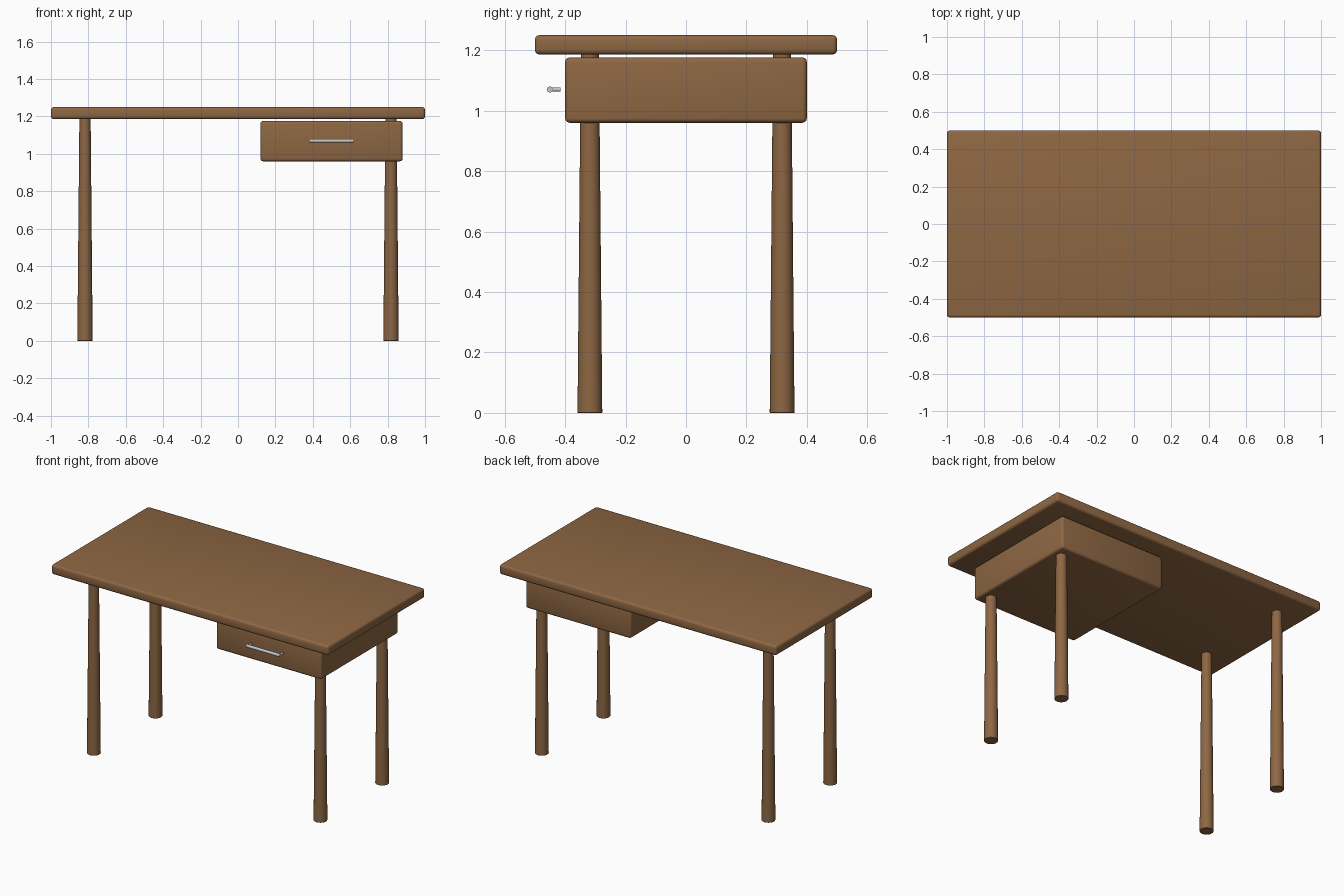
import bpy
import math

cube = bpy.data.objects.get("Cube")
if cube:
    bpy.data.objects.remove(cube, do_unlink=True)


def material(name, colour, roughness):
    mat = bpy.data.materials.new(name)
    mat.use_nodes = True
    mat.diffuse_color = (*colour, 1)
    shader = mat.node_tree.nodes["Principled BSDF"]
    shader.inputs["Base Color"].default_value = (*colour, 1)
    shader.inputs["Roughness"].default_value = roughness
    return mat


wood = material("brown wood", (0.27, 0.135, 0.056), 0.6)
steel = material("pale steel", (0.55, 0.58, 0.6), 0.4)


def finish(name, mat, bevel=0, smooth_all=False):
    """Name, colour, bevel and shade the active object."""
    obj = bpy.context.object
    obj.name = obj.data.name = name
    obj.data.materials.append(mat)
    bpy.ops.object.transform_apply(location=False, rotation=True, scale=True)
    if bevel:
        mod = obj.modifiers.new("soft edges", "BEVEL")
        mod.width = bevel
        mod.segments = 3
        mod.limit_method = "ANGLE"
        mod.angle_limit = math.radians(60)
    if smooth_all:
        bpy.ops.object.shade_smooth()
    else:
        bpy.ops.object.shade_smooth_by_angle(angle=math.radians(40))
    return obj


def box(name, low, high, bevel):
    centre = [(a + b) / 2 for a, b in zip(low, high)]
    bpy.ops.mesh.primitive_cube_add(size=1, location=centre)
    bpy.context.object.scale = [b - a for a, b in zip(low, high)]
    return finish(name, wood, bevel, smooth_all=True)


def rod(name, radius, length, location, rotation):
    bpy.ops.mesh.primitive_cylinder_add(
        vertices=16, radius=radius, depth=length, location=location, rotation=rotation)
    return finish(name, steel)


# Top and drawer case
box("table_top", (-1, -0.5, 1.186), (1, 0.5, 1.25), 0.015)
box("drawer", (0.12, -0.4, 0.96), (0.88, 0.4, 1.176), 0.015)

# Four legs, narrowing upwards
leg_top = 1.2
for side, x in (("right", -0.818), ("left", 0.818)):
    for end, y in (("front", -0.318), ("back", 0.318)):
        bpy.ops.mesh.primitive_cone_add(
            vertices=32, radius1=0.041, radius2=0.03, depth=leg_top,
            location=(x, y, leg_top / 2))
        finish(f"{end}_{side}_leg", wood, 0.002)

# Drawer handle: a bar on two short posts
handle_x, handle_z, quarter = 0.5, 1.07, math.pi / 2
rod("handle_bar", 0.01, 0.24, (handle_x, -0.45, handle_z), (0, quarter, 0))
for side, offset in (("right", -0.112), ("left", 0.112)):
    rod(f"{side}_handle_post", 0.007, 0.036,
        (handle_x + offset, -0.433, handle_z), (quarter, 0, 0))
